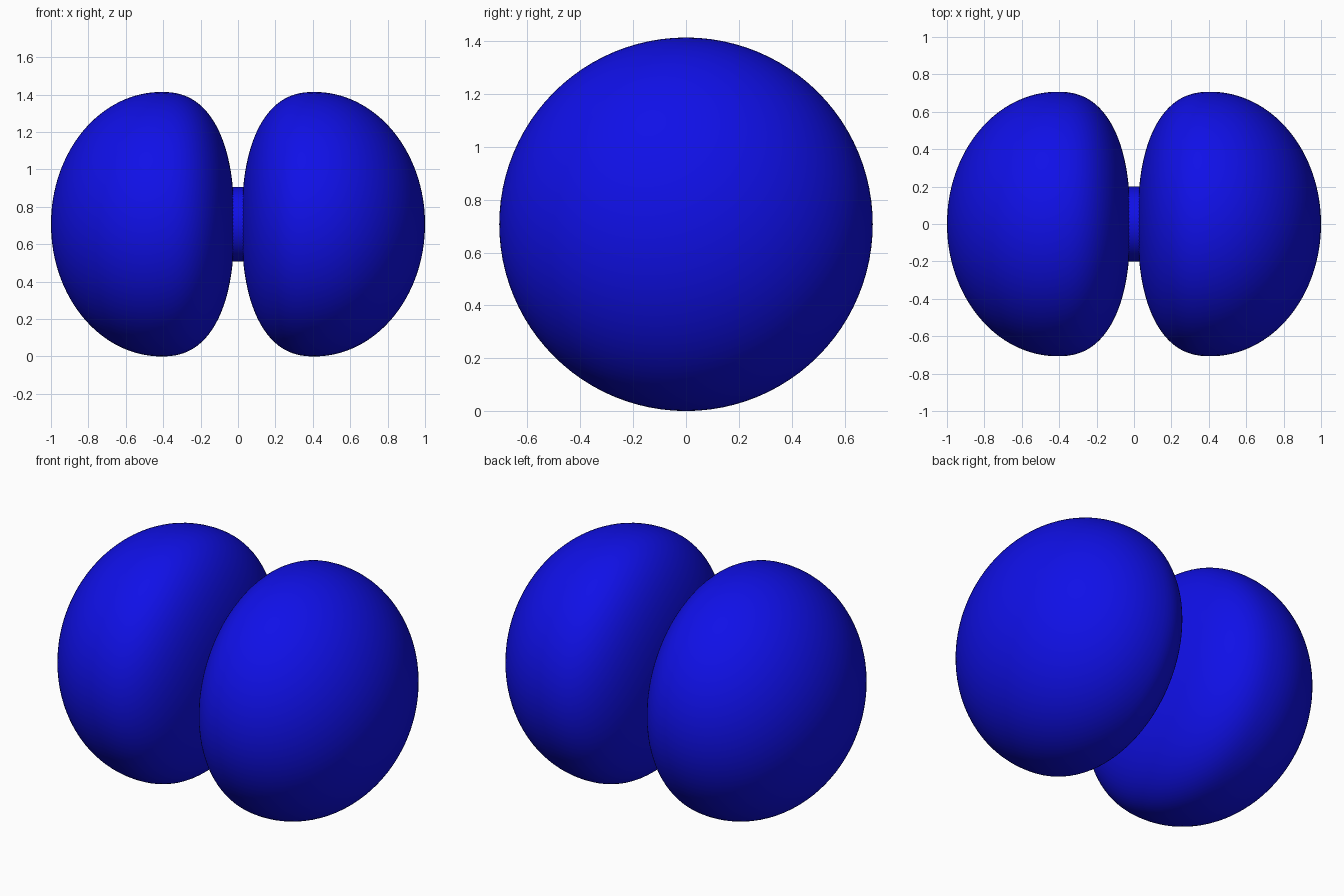
import bpy, bmesh, math
from mathutils import Matrix, Vector

if "Cube" in bpy.data.objects:
    bpy.data.objects.remove(bpy.data.objects["Cube"])

R, PEAK, INNER, OUTER = 0.707, 0.41, 0.02, 1.0
CENTRE = Matrix.Translation((0, 0, R))

blue = bpy.data.materials.new("blue")
blue.diffuse_color = (0.005, 0.005, 0.8, 1)
blue.use_nodes = True
blue.node_tree.nodes["Principled BSDF"].inputs["Base Color"].default_value = blue.diffuse_color


def add_object(name, bm):
    mesh = bpy.data.meshes.new(name)
    bmesh.ops.recalc_face_normals(bm, faces=bm.faces)
    bm.to_mesh(mesh)
    bm.free()
    mesh.materials.append(blue)
    obj = bpy.data.objects.new(name, mesh)
    bpy.context.collection.objects.link(obj)
    bpy.context.view_layer.objects.active = obj
    obj.select_set(True)
    bpy.ops.object.shade_smooth_by_angle(angle=math.radians(40))
    obj.select_set(False)


def half_profile(steps=32):
    """Boxier curve on the string side, plain ellipse on the outer side."""
    points = []
    for i in range(2 * steps + 1):
        t = math.pi * i / (2 * steps)
        c, s = math.cos(t), math.sin(t)
        if c > 0:
            e = 2 / 2.4
            points.append((PEAK - (PEAK - INNER) * c ** e, R * s ** e))
        else:
            points.append((PEAK - (OUTER - PEAK) * c, R * max(s, 0)))
    points[0], points[-1] = (INNER, 0), (OUTER, 0)
    return points


# Two rounded halves, spun around the x axis
for name, side in (("right_half", 1), ("left_half", -1)):
    bm = bmesh.new()
    verts = [bm.verts.new((side * x, 0, r)) for x, r in half_profile()]
    edges = [bm.edges.new(pair) for pair in zip(verts, verts[1:])]
    bmesh.ops.spin(bm, geom=verts + edges, cent=(0, 0, 0), axis=(1, 0, 0),
                   angle=math.tau, steps=96)
    bmesh.ops.remove_doubles(bm, verts=bm.verts, dist=1e-5)
    bm.transform(CENTRE)
    add_object(name, bm)

# Axle joining the halves
bm = bmesh.new()
bmesh.ops.create_cone(bm, cap_ends=True, segments=64, radius1=0.2, radius2=0.2, depth=0.08,
                      matrix=CENTRE @ Matrix.Rotation(math.pi / 2, 4, 'Y'))
add_object("axle", bm)
